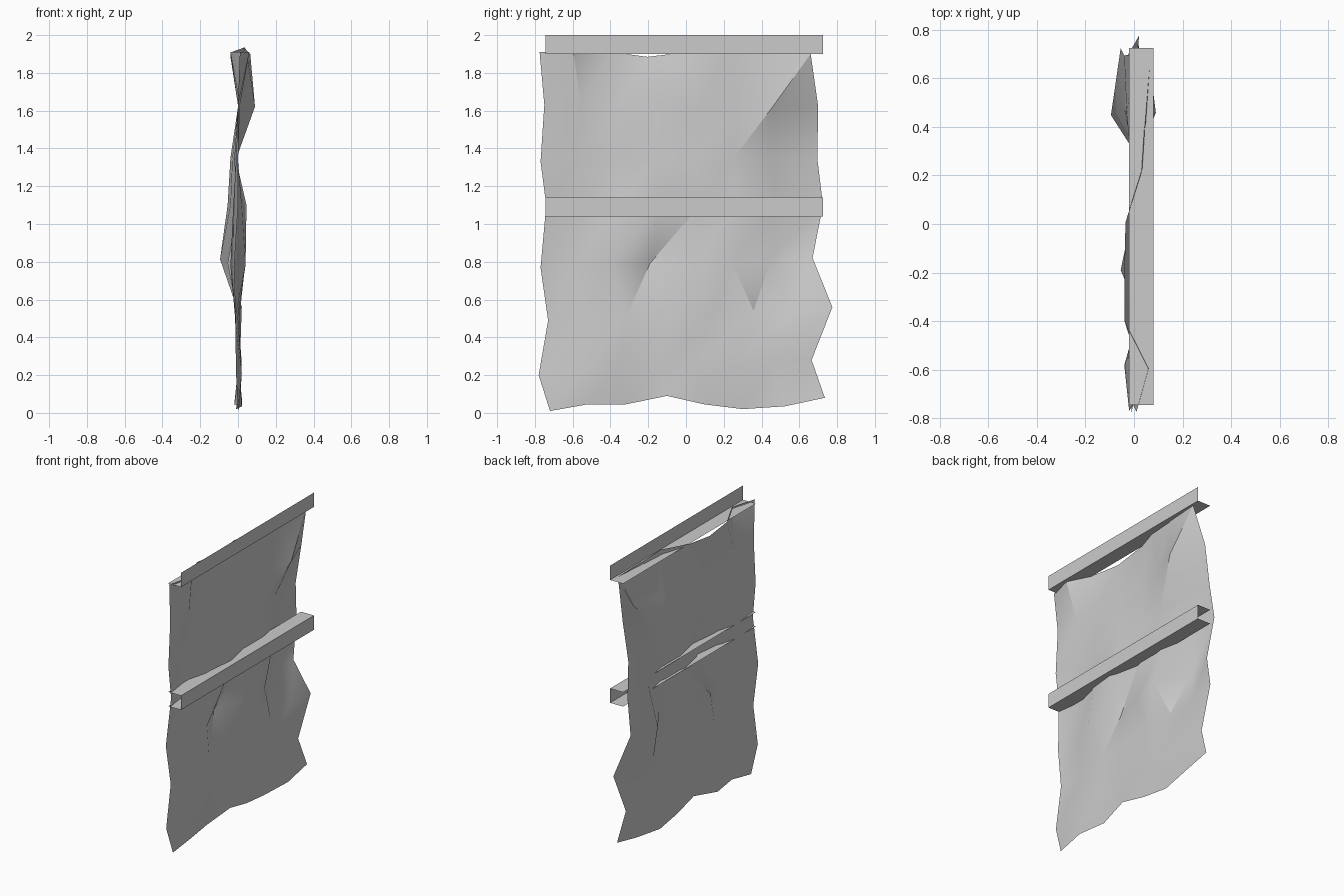
import bpy
import bmesh
import random

random.seed(4)

default_cube = bpy.data.objects.get("Cube")
if default_cube:
    bpy.data.objects.remove(default_cube)

grey = bpy.data.materials.new("plain grey")
grey.use_nodes = True
colour = (0.6, 0.6, 0.6, 1)
grey.diffuse_color = colour
grey.node_tree.nodes["Principled BSDF"].inputs["Base Color"].default_value = colour


def add_object(name, bm):
    mesh = bpy.data.meshes.new(name)
    bm.to_mesh(mesh)
    bm.free()
    mesh.materials.append(grey)
    obj = bpy.data.objects.new(name, mesh)
    bpy.context.collection.objects.link(obj)
    return obj


def add_rail(name, profile, y_start=-0.745, y_end=0.725):
    """Sweep an open (x, z) profile along y."""
    bm = bmesh.new()
    ends = [[bm.verts.new((x, y, z)) for x, z in profile] for y in (y_start, y_end)]
    for i in range(len(profile) - 1):
        bm.faces.new((ends[0][i], ends[1][i], ends[1][i + 1], ends[0][i + 1]))
    return add_object(name, bm)


# Ragged outline of the cloth, in hundredths, from bottom to top
left_edge = [(-72, 1), (-78, 20), (-73, 49), (-77, 77),
             (-74, 110), (-77, 133), (-75, 163), (-77.5, 191)]
right_edge = [(73.5, 8), (66.5, 28), (77.5, 56), (67, 82),
              (72.5, 110), (69.5, 135), (70, 162), (66, 190)]
hem_height = [1, 4.5, 4.5, 9, 4.5, 2, 3.5, 8]
top_height = [191, 191, 191, 188.5, 191, 193.5, 192, 190]

# Fold depth of each row, in hundredths
folds = [
    (0, 1, -2, 1, 0, -1, 2, 2),
    (-1, 2, 1, 0, 1, 2, 1, 0),
    (-1, -1.5, 0, 1, 1, 0, 0, 2),
    (-2, -4, 4, -5.5, 0, 4, -9.5, -4),
    (0, -2.5, 2, 4.5, 0, 0, -4, -5.5),
    (0, -1, 0, -1, -2, -1, -3, -4),
    (0, 1, 0, 1, 0, 1, 9, 0),
    (1, 6, -4, -4, -3.5, 3.5, 4.5, 6.5),
]

# Hanging cloth, each cell split along its rising diagonal
bm = bmesh.new()
count = len(folds)
grid = []
for r, depths in enumerate(folds):
    (y0, z0), (y1, z1) = left_edge[r], right_edge[r]
    row = []
    for c, depth in enumerate(depths):
        t = c / (count - 1)
        y, z = y0 + (y1 - y0) * t, z0 + (z1 - z0) * t
        if 0 < c < count - 1:
            y += random.uniform(-2, 2) - (3 if r > 2 else 0)
        if r == 0:
            z = hem_height[c]
        elif r == count - 1:
            z = top_height[c]
        row.append(bm.verts.new((depth / 100, y / 100, z / 100)))
    grid.append(row)
for low, high in zip(grid, grid[1:]):
    for c in range(count - 1):
        bm.faces.new((low[c], low[c + 1], high[c + 1]))
        bm.faces.new((low[c], high[c + 1], high[c]))
cloth = add_object("hanging_cloth", bm)

bpy.ops.object.select_all(action="DESELECT")
cloth.select_set(True)
bpy.context.view_layer.objects.active = cloth
bpy.ops.object.shade_smooth_by_angle(angle=0.52)

# Open rails: an L at the top and a channel across the middle
back, front = -0.02, 0.08
add_rail("top_rail", [(front, 2.0), (front, 1.9), (back, 1.9)])
add_rail("middle_rail", [(back, 1.14), (front, 1.14), (front, 1.04), (back, 1.04)])
